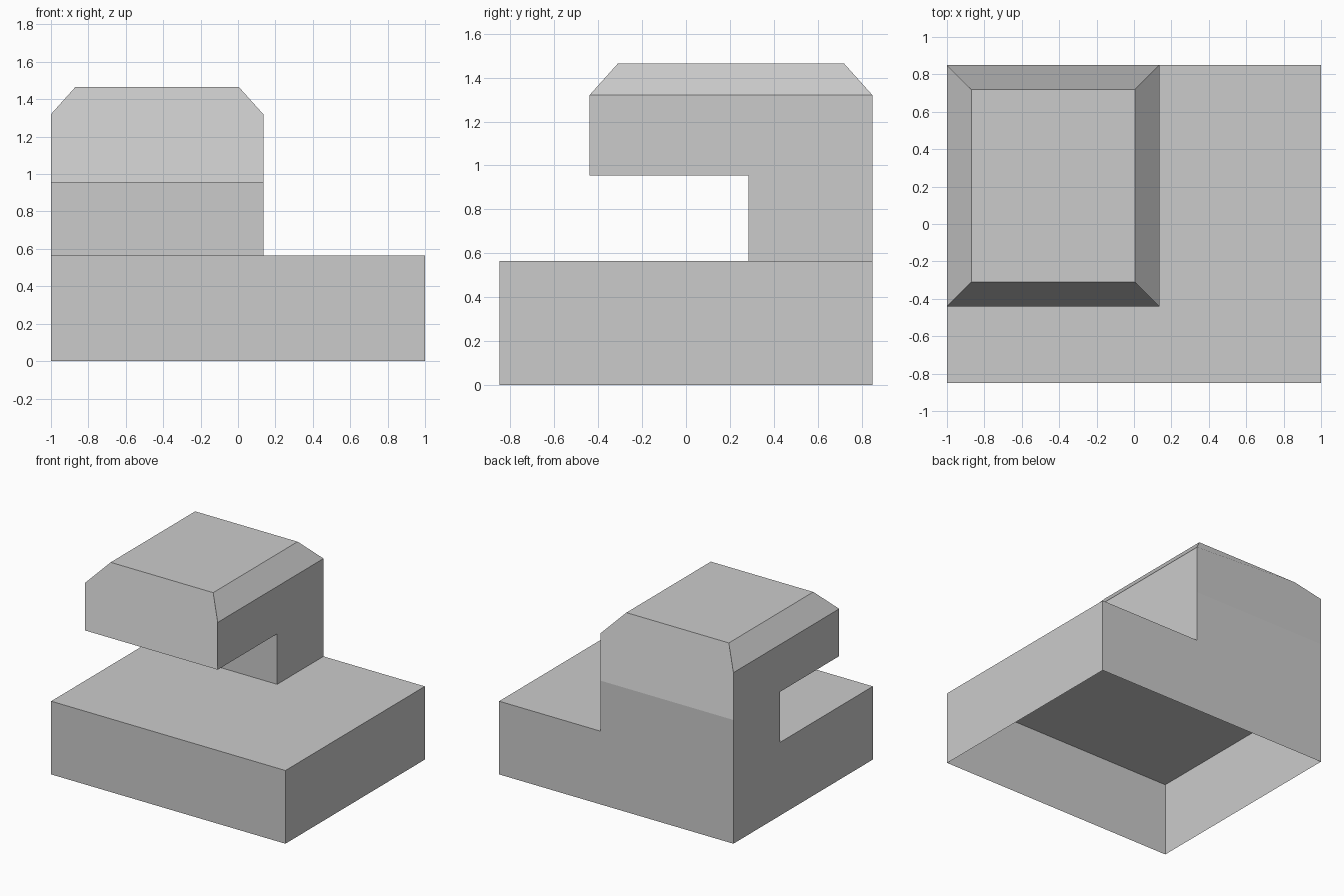
import bpy, bmesh
from mathutils import Vector

if "Cube" in bpy.data.objects:
    bpy.data.objects.remove(bpy.data.objects["Cube"], do_unlink=True)

# Single grey material
grey = bpy.data.materials.new("light_grey")
grey.use_nodes = True
colour = (0.6, 0.6, 0.6, 1)
grey.diffuse_color = colour
grey.node_tree.nodes["Principled BSDF"].inputs["Base Color"].default_value = colour

# Key dimensions
XS = (-1.0, 0.135, 1.0)
YS = (-0.85, 0.285, 0.85)
BASE_TOP, ARM_BOTTOM, ARM_TOP, CAP_TOP = 0.565, 0.955, 1.32, 1.465
ARM_FRONT, BEVEL = -0.44, 0.13

bm = bmesh.new()


def extrude(faces, offset):
    """Extrude faces as one region, leaving the start open; return the new faces."""
    result = bmesh.ops.extrude_face_region(bm, geom=faces)["geom"]
    leftover = [f for f in faces if f.is_valid]
    if leftover:
        bmesh.ops.delete(bm, geom=leftover, context='FACES_ONLY')
    verts = [g for g in result if isinstance(g, bmesh.types.BMVert)]
    bmesh.ops.translate(bm, verts=verts, vec=Vector(offset))
    return [g for g in result if isinstance(g, bmesh.types.BMFace)]


# Base: four floor cells raised into a shell that is open underneath
rows = [[bm.verts.new((x, y, 0)) for x in XS] for y in YS]
cells = [bm.faces.new((rows[j][i], rows[j][i + 1], rows[j + 1][i + 1], rows[j + 1][i]))
         for j in range(2) for i in range(2)]
tops = extrude(cells, (0, 0, BASE_TOP))

# Post: rises from the back corner in two steps
corner = [f for f in tops
          if f.calc_center_median().x < XS[1] and f.calc_center_median().y > YS[1]]
post = extrude(corner, (0, 0, ARM_BOTTOM - BASE_TOP))
post_top = extrude(post, (0, 0, ARM_TOP - ARM_BOTTOM))

# Arm: the front of the upper step pulled forward over the base
bm.normal_update()
front = [f for f in bm.faces
         if all(abs(v.co.y - YS[1]) < 0.001 and v.co.z > ARM_BOTTOM - 0.001 for v in f.verts)]
extrude(front, (0, ARM_FRONT - YS[1], 0))

# Cap: raised from the whole arm top and drawn inwards
roof = [f for f in bm.faces if all(v.co.z > ARM_TOP - 0.001 for v in f.verts)]
roof = extrude(roof, (0, 0, CAP_TOP - ARM_TOP))
mid_x, mid_y = (XS[0] + XS[1]) / 2, (ARM_FRONT + YS[2]) / 2
for v in {v for f in roof for v in f.verts}:
    v.co.x += BEVEL if v.co.x < mid_x else -BEVEL
    if abs(v.co.y - YS[1]) > 0.001:
        v.co.y += BEVEL if v.co.y < mid_y else -BEVEL

# Merge coplanar faces
bmesh.ops.dissolve_limit(bm, angle_limit=0.01, verts=bm.verts[:], edges=bm.edges[:])
bmesh.ops.recalc_face_normals(bm, faces=bm.faces[:])

mesh = bpy.data.meshes.new("stepped_block")
bm.to_mesh(mesh)
bm.free()
mesh.materials.append(grey)
block = bpy.data.objects.new("stepped_block", mesh)
bpy.context.collection.objects.link(block)
